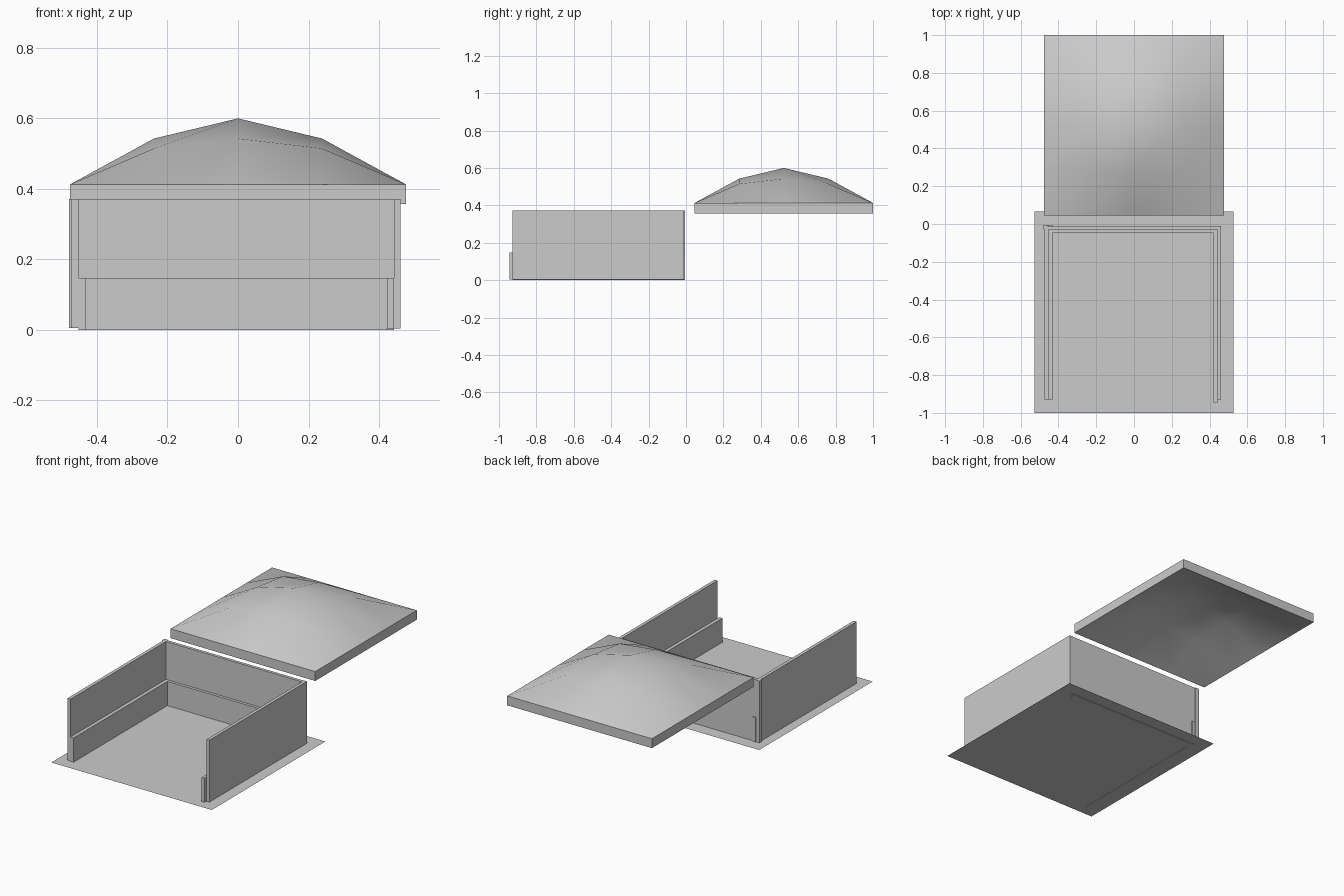
import bpy, bmesh

if "Cube" in bpy.data.objects:
    bpy.data.objects.remove(bpy.data.objects["Cube"])


def make_object(name, bm):
    bmesh.ops.recalc_face_normals(bm, faces=bm.faces)
    mesh = bpy.data.meshes.new(name)
    bm.to_mesh(mesh)
    bm.free()
    obj = bpy.data.objects.new(name, mesh)
    bpy.context.collection.objects.link(obj)
    return obj


def box(name, x, y, z):
    """Axis-aligned box from (min, max) pairs."""
    bm = bmesh.new()
    bmesh.ops.create_cube(bm, size=1)
    for v in bm.verts:
        v.co = [r[0] + (r[1] - r[0]) * (c + 0.5) for r, c in zip((x, y, z), v.co)]
    return make_object(name, bm)


# Thin ground sheet under the shelter
bm = bmesh.new()
bmesh.ops.create_grid(bm, x_segments=1, y_segments=1, size=1)
for v in bm.verts:
    v.co = (v.co.x * 0.528, -0.467 + v.co.y * 0.533, 0.003)
make_object("floor", bm)

# Tall outer walls around three sides
TOP, LOW = 0.372, 0.147
box("left_wall", (-0.473, -0.453), (-0.928, -0.012), (0.005, TOP))
box("right_wall", (0.442, 0.461), (-0.928, -0.010), (0.004, TOP))
box("back_wall", (-0.453, 0.442), (-0.030, -0.012), (0.0, TOP))
box("corner_post", (-0.480, -0.455), (-0.030, -0.006), (0.005, TOP))

# Low inner ledges along the walls
box("left_ledge", (-0.453, -0.432), (-0.928, -0.006), (0.0, LOW))
box("right_ledge", (0.422, 0.442), (-0.944, -0.030), (0.004, LOW))
box("back_ledge", (-0.432, 0.422), (-0.047, -0.030), (0.0, LOW))

# Faceted dome roof lifted off behind the walls, thickened straight down
bm = bmesh.new()
bmesh.ops.create_grid(bm, x_segments=4, y_segments=4, size=1)
heights = {(0, 0): 0.600, (0, 1): 0.543, (1, 1): 0.515}
for v in bm.verts:
    ring = tuple(sorted((round(abs(v.co.x) * 2), round(abs(v.co.y) * 2))))
    v.co = (v.co.x * 0.476, 0.523 + v.co.y * 0.477, heights.get(ring, 0.413))
ext = bmesh.ops.extrude_face_region(bm, geom=bm.faces[:], use_keep_orig=True)
for g in ext["geom"]:
    if isinstance(g, bmesh.types.BMVert):
        g.co.z -= 0.056
roof = make_object("roof", bm)
bpy.context.view_layer.objects.active = roof
roof.select_set(True)
bpy.ops.object.shade_smooth_by_angle(angle=0.6)
